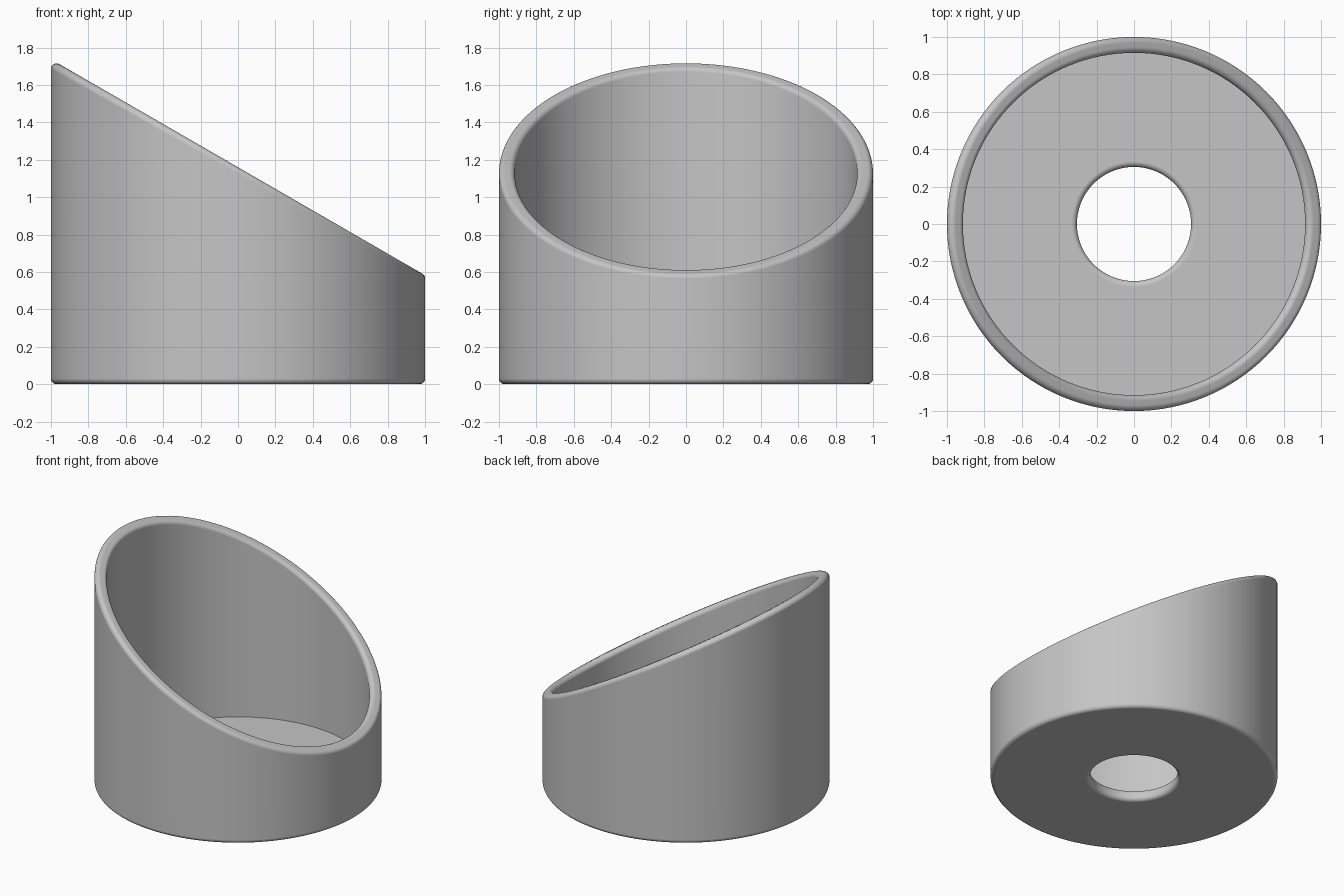
import bpy
import bmesh
from math import cos, sin, tan, pi, radians
from mathutils import Vector

cube = bpy.data.objects.get("Cube")
if cube:
    bpy.data.objects.remove(cube)

SEGMENTS = 128          # around the cup
STEPS = 8               # along each rounded edge
OUTER, INNER, HOLE = 1.0, 0.915, 0.305
FLOOR = 0.085
RIM_HEIGHT = 1.16       # height of the slanted cut on the axis
FILLET = 0.03
TILT = radians(30)

UP = Vector((0, 0, 1))
RIM_NORMAL = Vector((sin(TILT), 0, cos(TILT)))


def rounded_edge(radius, side, normal, height):
    """Rings of a fillet between a cylinder wall (side 1 faces out, -1 in)
    and the plane through (0, 0, height), going from wall to plane."""
    rings = [[] for _ in range(STEPS + 1)]
    for i in range(SEGMENTS):
        a = 2 * pi * i / SEGMENTS
        radial = Vector((cos(a), sin(a), 0))
        wall = radial * side
        centre = radial * (radius - side * FILLET)
        # the ball rests one fillet radius inside the plane
        centre.z = height - (FILLET + normal.dot(centre)) / normal.z \
            if normal.z > 0 else height + FILLET
        angle = wall.angle(normal)
        for k, ring in enumerate(rings):
            t = angle * k / STEPS
            d = (wall * sin(angle - t) + normal * sin(t)) / sin(angle)
            ring.append(centre + d * FILLET)
    return rings


def sharp_edge(radius, height):
    return [[Vector((radius * cos(2 * pi * i / SEGMENTS),
                     radius * sin(2 * pi * i / SEGMENTS), height))
             for i in range(SEGMENTS)]]


# Section of the cup: base, outer wall, slanted rim, inner wall, floor, hole
rings = rounded_edge(OUTER, 1, -UP, 0)[::-1]
rings += rounded_edge(OUTER, 1, RIM_NORMAL, RIM_HEIGHT)
rings += rounded_edge(INNER, -1, RIM_NORMAL, RIM_HEIGHT)[::-1]
rings += sharp_edge(INNER, FLOOR)
rings += rounded_edge(HOLE, -1, UP, FLOOR)[::-1]
rings += rounded_edge(HOLE, -1, -UP, 0)

# Skin the closed loop of rings
bm = bmesh.new()
loops = [[bm.verts.new(p) for p in ring] for ring in rings]
for low, high in zip(loops, loops[1:] + loops[:1]):
    for i in range(SEGMENTS):
        j = (i + 1) % SEGMENTS
        bm.faces.new((low[i], low[j], high[j], high[i]))
bmesh.ops.recalc_face_normals(bm, faces=bm.faces)
mesh = bpy.data.meshes.new("slanted_cup")
bm.to_mesh(mesh)
bm.free()

cup = bpy.data.objects.new("slanted_cup", mesh)
bpy.context.collection.objects.link(cup)

# Plain grey
grey = bpy.data.materials.new("light_grey")
grey.use_nodes = True
colour = (0.56, 0.56, 0.56, 1)
grey.diffuse_color = colour
grey.node_tree.nodes["Principled BSDF"].inputs["Base Color"].default_value = colour
mesh.materials.append(grey)

# Smooth walls and fillets, crisp floor corner, flat-looking planes
bpy.ops.object.select_all(action='DESELECT')
cup.select_set(True)
bpy.context.view_layer.objects.active = cup
bpy.ops.object.shade_smooth_by_angle(angle=radians(35))
weighted = cup.modifiers.new("flat_planes", 'WEIGHTED_NORMAL')
weighted.keep_sharp = True
